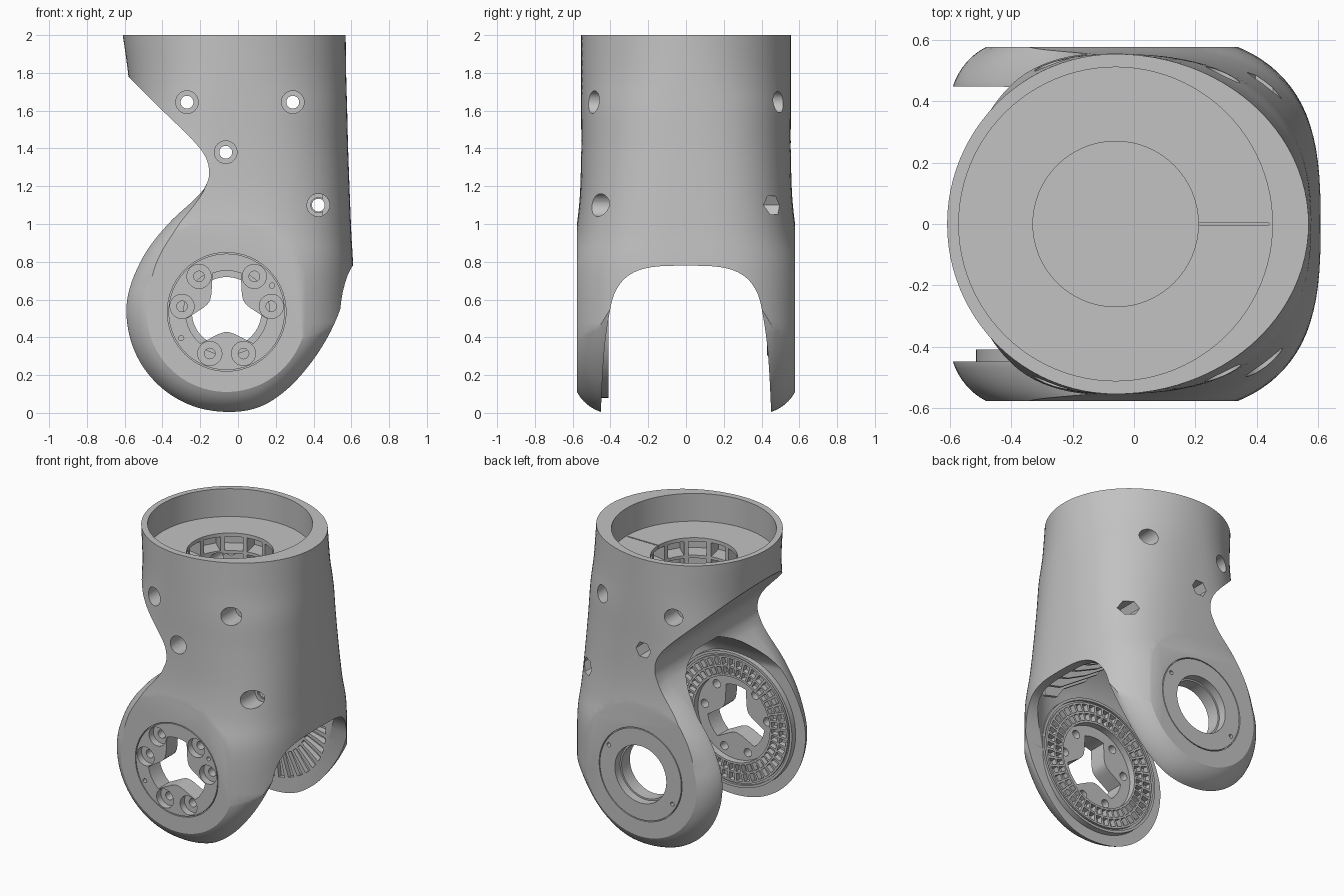
import bpy, bmesh
from math import cos, sin, radians, copysign, pi
from mathutils import Vector

if "Cube" in bpy.data.objects:
    bpy.data.objects.remove(bpy.data.objects["Cube"])

grey = bpy.data.materials.new("light_grey")
grey.use_nodes = True
grey.diffuse_color = (0.54, 0.54, 0.54, 1)
grey.node_tree.nodes["Principled BSDF"].inputs["Base Color"].default_value = (0.54, 0.54, 0.54, 1)

CX, CZ, R = -0.06, 0.535, 0.53      # joint axis and cheek radius


def smooth(points, steps=6):
    """Curve through the given points."""
    p = [Vector(q) for q in points]
    out = []
    for i in range(len(p) - 1):
        a, b, c, d = p[max(i - 1, 0)], p[i], p[i + 1], p[min(i + 2, len(p) - 1)]
        for k in range(steps):
            t = k / steps
            out.append((b * 2 + (c - a) * t + (a * 2 - b * 5 + c * 4 - d) * t * t
                        + (b * 3 - a - c * 3 + d) * t ** 3) * 0.5)
    return out + [p[-1]]


def skin(bm, rings, wrap=False):
    """Join rings of points into a closed solid."""
    vs = [[bm.verts.new(q) for q in r] for r in rings]
    pairs = list(zip(vs, vs[1:] + vs[:1]))
    if not wrap:
        pairs.pop()
        bm.faces.new(vs[0])
        bm.faces.new(vs[-1])
    for a, b in pairs:
        for i in range(len(a)):
            bm.faces.new((a[i], a[i - 1], b[i - 1], b[i]))


def finish(name, bm):
    bmesh.ops.recalc_face_normals(bm, faces=bm.faces)
    mesh = bpy.data.meshes.new(name)
    bm.to_mesh(mesh)
    bm.free()
    mesh.materials.append(grey)
    ob = bpy.data.objects.new(name, mesh)
    bpy.context.collection.objects.link(ob)
    return ob


def combine(target, bm, operation="DIFFERENCE"):
    tool = finish("tool", bm)
    tool.hide_render = True
    mod = target.modifiers.new("combine", "BOOLEAN")
    mod.operation, mod.solver, mod.object = operation, "EXACT", tool
    bpy.context.view_layer.objects.active = target
    bpy.ops.object.modifier_apply(modifier=mod.name)
    bpy.data.objects.remove(tool)


def joint(r, a, y):      # polar around the joint axis
    return (CX + r * cos(a), y, CZ + r * sin(a))


def socket(r, a, z):     # polar around the tube axis
    return (CX + r * cos(a), r * sin(a), z)


def circle(n=48):
    return [2 * pi * i / n for i in range(n)]


def disc(bm, polar, r, h0, h1, n=64):
    skin(bm, [[polar(r, a, h) for a in circle(n)] for h in (h0, h1)])


def groove(bm, r0, r1, y0, y1):
    skin(bm, [[joint(r, a, y) for a in circle(64)]
              for r, y in ((r0, y0), (r1, y0), (r1, y1), (r0, y1))], wrap=True)


def rod(bm, x, z, r, y0, y1, n=24):
    skin(bm, [[(x + r * cos(a), y, z + r * sin(a)) for a in circle(n)] for y in (y0, y1)])


def pockets(bm, polar, count, fill, r0, r1, h0, h1, keep=lambda a: True):
    for a in circle(count):
        if keep(a):
            w = fill * pi / count
            skin(bm, [[polar(r0, a - w, h), polar(r1, a - w, h),
                       polar(r1, a + w, h), polar(r0, a + w, h)] for h in (h0, h1)])


def section(z, left, right, half, power):
    ring = []
    for a in circle(96):
        c, s = cos(a), sin(a)
        x = copysign(abs(c) ** (2 / power), c) * (right if c > 0 else left)
        ring.append((CX + x, copysign(abs(s) ** (2 / power), s) * half, z))
    return ring


# Outer skin: round tube blending into a boxy fork
bm = bmesh.new()
skin(bm, [section(*s) for s in smooth([
    (2, .55, .63, .555, 2), (1.78, .52, .633, .555, 2.15), (1.6, .51, .638, .555, 2.4),
    (1.4, .56, .643, .555, 2.55), (1.15, .8, .652, .562, 2.75), (.95, .9, .66, .585, 2.85),
    (.75, .9, .67, .625, 2.9), (.4, .9, .67, .63, 2.9), (-.05, .9, .67, .63, 2.9)], 5)])
body = finish("fork_tube", bm)

# Side outline with softened cheek edges
arc = [(CX + R * cos(radians(a)), CZ + R * sin(radians(a))) for a in range(270, 160, -20)]
outline = [(.76, 2.1), (.76, .8)] + [tuple(p) for p in smooth(
    [(.61, .775), (.56, .6), (.49, .43), (.39, .27), (.26, .125), (.11, .03)] + arc
    + [(-.5, .83), (-.37, 1), (-.22, 1.14), (-.167, 1.21), (-.153, 1.28), (-.175, 1.36),
       (-.25, 1.455), (-.42, 1.62), (-.58, 1.78), (-.76, 1.95)])] + [(-.76, 2.1)]
t0, t1 = radians(20), radians(65)
layers = []
for i in range(9):
    t = t0 + (t1 - t0) * i / 8
    layers.append((.45 + .127 * (sin(t) - sin(t0)) / (sin(t1) - sin(t0)),
                   (cos(t0) - cos(t)) / (cos(t0) - cos(t1))))
layers = [(-y, k) for y, k in layers[::-1]] + layers


def layer(y, k):
    """Outline drawn in towards a round flat face by the share k."""
    ring = []
    for x, z in outline:
        arm = Vector((x - CX, z - CZ))
        fade = min(1, max(0, (1.2 - z) / .5))
        arm = arm.lerp(arm.normalized() * R * .8, k * fade)
        ring.append((CX + arm.x, y, CZ + arm.y))
    return ring


bm = bmesh.new()
skin(bm, [layer(*l) for l in layers])
combine(body, bm, "INTERSECT")

# Socket in the top and the open space between the cheeks
bm = bmesh.new()
disc(bm, socket, .512, 1.81, 2.2, 96)
skin(bm, [section(*s) for s in smooth([
    (-.2, 1.5, .61, .45, 4), (.8, 1.5, .61, .45, 4), (1, 1.5, .59, .43, 4),
    (1.15, 1.5, .5, .3, 3), (1.24, 1.5, .3, .12, 3)], 4)])
combine(body, bm)

# Arched gap through the straight side
arch = [tuple(p) for p in smooth([(.456, -.2), (.451, 0), (.435, .3), (.41, .5), (.375, .64),
                                  (.3, .73), (.18, .772), (0, .78)], 5)]
arch += [(-y, z) for y, z in arch[-2::-1]]
bm = bmesh.new()
skin(bm, [[(x, y, z) for y, z in arch] for x in (.1, .9)])
combine(body, bm)

# Central well with pockets round its wall, and a seam in the socket floor
bm = bmesh.new()
disc(bm, socket, .27, 1.57, 1.9)
combine(body, bm)
bm = bmesh.new()
pockets(bm, socket, 12, .8, .25, .39, 1.69, 1.785)
pockets(bm, socket, 12, .8, .25, .38, 1.585, 1.67, lambda a: cos(a) > -.5)
skin(bm, [[(x, -.004, 1.79), (x, .004, 1.79), (x, .004, 1.83), (x, -.004, 1.83)]
          for x in (.2, .44)])
combine(body, bm)

# Raised bearing discs inside the cheeks
bm = bmesh.new()
disc(bm, joint, .455, -.48, -.41, 96)
disc(bm, joint, .23, .43, .48)
combine(body, bm, "UNION")

# Lattice pockets and sunken hub plate on the inner faces
bm = bmesh.new()
disc(bm, joint, .288, -.455, -.4)
pockets(bm, joint, 44, .72, .302, .35, -.445, -.4)
pockets(bm, joint, 44, .72, .363, .412, -.445, -.4)
groove(bm, .425, .438, -.425, -.4)
pockets(bm, joint, 36, .6, .27, .43, .41, .48)
combine(body, bm)

# Cover outlines, bolt counterbores, pin holes and rear bore
bolts = [radians(a) for a in (7, 52, 128, 173, 248, 292)]
bm = bmesh.new()
for side in (-1, 1):
    groove(bm, .308, .314, side * .555, side * .6)
    for a in (30, 210):
        x, _, z = joint(.278, radians(a), 0)
        rod(bm, x, z, .014, side * .54, side * .62, 12)
for a in bolts:
    x, _, z = joint(.238, a, 0)
    rod(bm, x, z, .064, -.7, -.53)
disc(bm, joint, .195, .52, .7)
combine(body, bm)

# Three-armed opening and bolt shanks in the front cheek, rear bore lip
bm = bmesh.new()
arms = []
for a in (90, 210, 330):
    arms += [(.218, a + d) for d in (-20, -10, 0, 10, 20)]
    arms += [(.125, a + 40), (.11, a + 51), (.106, a + 60), (.11, a + 69), (.125, a + 80)]
skin(bm, [[joint(r, radians(a), y) for r, a in arms] for y in (-.7, -.3)])
for a in bolts:
    x, _, z = joint(.238, a, 0)
    rod(bm, x, z, .028, -.7, -.3)
disc(bm, joint, .184, .35, .7)
combine(body, bm)

# Stiffening ribs under the tube
bm = bmesh.new()
for i in range(-3, 4):
    y = i * .11
    x = .56 - y * y
    skin(bm, [[(x, s, .81), (x, s, 1.2), (0, s, 1.22), (.12, s, 1.03), (.3, s, .91), (x - .1, s, .835)]
              for s in (y - .01, y + .01)])
ribs = finish("inner_ribs", bm)

# Cross screws through the tube: heads in front, nuts behind
bm, shanks, clearance = bmesh.new(), bmesh.new(), bmesh.new()
for x, z, y, sides in ((-.27, 1.645, .4, 24), (.29, 1.645, .36, 24),
                       (-.065, 1.38, .4, 6), (.425, 1.1, .33, 6)):
    rod(bm, x, z, .06, -.8, -y)
    rod(bm, x, z, .056, y, .8, sides)
    rod(shanks, x, z, .034, -.9, .9)
    rod(clearance, x, z, .04, -.9, .9)
combine(body, bm)
combine(body, shanks)
combine(ribs, clearance)

# Smooth curved walls, crisp edges
bpy.ops.object.select_all(action="DESELECT")
body.select_set(True)
bpy.context.view_layer.objects.active = body
bpy.ops.object.shade_smooth_by_angle(angle=radians(25))
